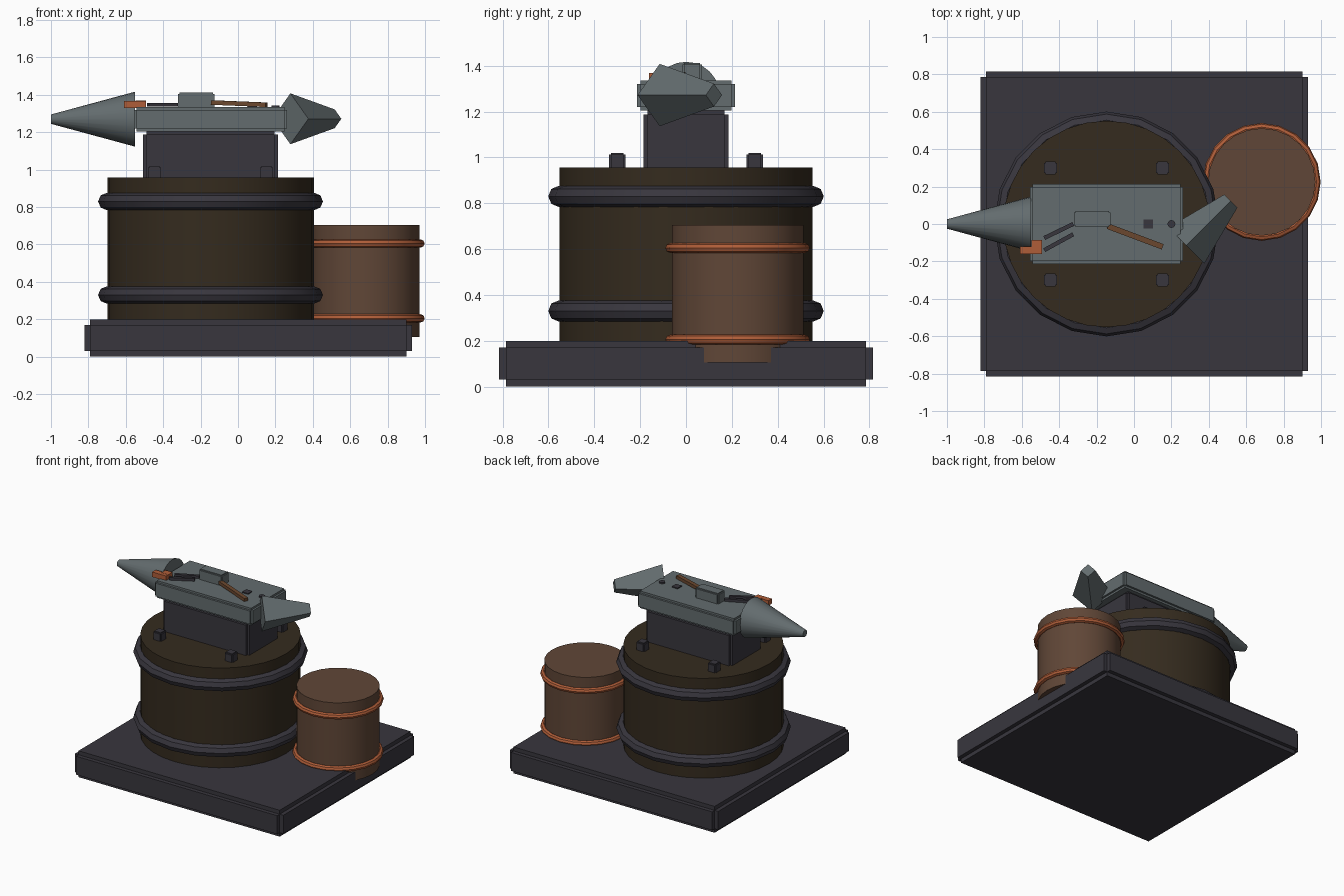
import bpy, bmesh, math
from mathutils import Matrix, Vector

if "Cube" in bpy.data.objects:
    bpy.data.objects.remove(bpy.data.objects["Cube"], do_unlink=True)


def material(name, rgb):
    m = bpy.data.materials.new(name)
    m.use_nodes = True
    m.diffuse_color = (*rgb, 1)
    bsdf = m.node_tree.nodes["Principled BSDF"]
    bsdf.inputs["Base Color"].default_value = (*rgb, 1)
    bsdf.inputs["Roughness"].default_value = 0.7
    return m


IRON = material("dark iron", (0.04, 0.037, 0.048))
STEEL = material("grey steel", (0.125, 0.15, 0.157))
STUMP = material("dark wood", (0.035, 0.024, 0.013))
BARREL = material("red brown wood", (0.117, 0.062, 0.038))
COPPER = material("copper", (0.43, 0.11, 0.04))
HANDLE = material("handle wood", (0.15, 0.065, 0.028))


def finish(name, bm, mat, smooth=False):
    mesh = bpy.data.meshes.new(name)
    bm.to_mesh(mesh)
    bm.free()
    mesh.materials.append(mat)
    ob = bpy.data.objects.new(name, mesh)
    bpy.context.collection.objects.link(ob)
    if smooth:
        bpy.ops.object.select_all(action='DESELECT')
        ob.select_set(True)
        bpy.context.view_layer.objects.active = ob
        bpy.ops.object.shade_smooth_by_angle(angle=math.radians(35))
    return ob


def add_box(bm, centre, size):
    bmesh.ops.create_cube(bm, size=1, matrix=Matrix.Translation(centre) @ Matrix.Diagonal((*size, 1)))


def box(name, centre, size, mat):
    bm = bmesh.new()
    add_box(bm, centre, size)
    return finish(name, bm, mat)


def stepped_box(name, centre, size, step, mat):
    """Box whose edges are notched: one slab at full size along each axis."""
    bm = bmesh.new()
    for axis in range(3):
        add_box(bm, centre, [s if i == axis else s - 2 * step for i, s in enumerate(size)])
    return finish(name, bm, mat)


def cone(name, start, end, r1, r2, mat, sides=24, smooth=True, spin=0):
    start, end = Vector(start), Vector(end)
    axis = end - start
    bm = bmesh.new()
    turn = axis.to_track_quat('Z', 'Y').to_matrix().to_4x4()
    bmesh.ops.create_cone(bm, cap_ends=True, segments=sides, radius1=r1, radius2=r2,
                          depth=axis.length,
                          matrix=Matrix.Translation((start + end) / 2) @ turn @ Matrix.Rotation(spin, 4, 'Z'))
    return finish(name, bm, mat, smooth)


def bar(name, start, end, width, height, mat):
    start, end = Vector(start), Vector(end)
    axis = end - start
    ob = box(name, (0, 0, 0), (axis.length, width, height), mat)
    ob.location = (start + end) / 2
    pitch = -math.atan2(axis.z, axis.xy.length)
    ob.rotation_euler = (0, pitch, math.atan2(axis.y, axis.x))
    return ob


def hoop(name, centre, radius, thick, mat):
    bpy.ops.mesh.primitive_torus_add(location=centre, major_radius=radius, minor_radius=thick,
                                     major_segments=20, minor_segments=8)
    ob = bpy.context.object
    ob.name = name
    ob.data.materials.append(mat)
    bpy.ops.object.shade_smooth_by_angle(angle=math.radians(35))


# Base slab
stepped_box("base", (0.055, 0, 0.1), (1.75, 1.63, 0.2), 0.03, IRON)

# Stump with iron hoops
CX = -0.147
cone("stump", (CX, 0, 0.19), (CX, 0, 0.957), 0.552, 0.552, STUMP, 32)
for label, z in (("lower", 0.33), ("upper", 0.83)):
    hoop(label + "_stump_hoop", (CX, 0, z), 0.555, 0.046, IRON)

# Bolts around the anvil foot
for sx, side in ((-1, "right"), (1, "left")):
    for sy, end in ((-1, "front"), (1, "back")):
        stepped_box(f"{end}_{side}_bolt", (CX + sx * 0.3, sy * 0.3, 0.98), (0.07, 0.07, 0.08), 0.008, IRON)

# Water barrel with copper hoops
BX, BY = 0.683, 0.225
cone("barrel", (BX, BY, 0.105), (BX, BY, 0.705), 0.287, 0.287, BARREL, 24)
for label, z in (("lower", 0.205), ("upper", 0.605)):
    hoop(label + "_barrel_hoop", (BX, BY, z), 0.293, 0.022, COPPER)

# Anvil
stepped_box("anvil_foot", (CX, 0, 1.07), (0.72, 0.37, 0.27), 0.018, IRON)
stepped_box("anvil_face", (CX, 0, 1.27), (0.82, 0.426, 0.13), 0.015, STEEL)
cone("anvil_horn", (-0.55, 0, 1.27), (-1, 0, 1.27), 0.147, 0.025, STEEL, 24)
cone("anvil_heel", (0.28, -0.115, 1.272), (0.517, 0.122, 1.272), 0.136, 0.05, STEEL, 4, False)
box("square_hole", (0.077, 0, 1.338), (0.05, 0.05, 0.009), IRON)
cone("round_hole", (0.2, 0, 1.33), (0.2, 0, 1.344), 0.021, 0.021, IRON, 12)

# Hammer
stepped_box("hammer_head", (-0.222, 0.027, 1.37), (0.195, 0.086, 0.085), 0.008, STEEL)
bar("hammer_handle", (-0.14, -0.012, 1.359), (0.153, -0.122, 1.347), 0.03, 0.024, HANDLE)

# Tongs
bar("back_tong", (-0.48, -0.075, 1.347), (-0.325, 0, 1.347), 0.022, 0.02, IRON)
bar("front_tong", (-0.48, -0.14, 1.347), (-0.325, -0.055, 1.347), 0.022, 0.02, IRON)

# Hot metal piece
bm = bmesh.new()
add_box(bm, (-0.55, -0.14, 1.349), (0.118, 0.042, 0.038))
add_box(bm, (-0.52, -0.11, 1.349), (0.058, 0.05, 0.04))
finish("hot_metal", bm, COPPER)
